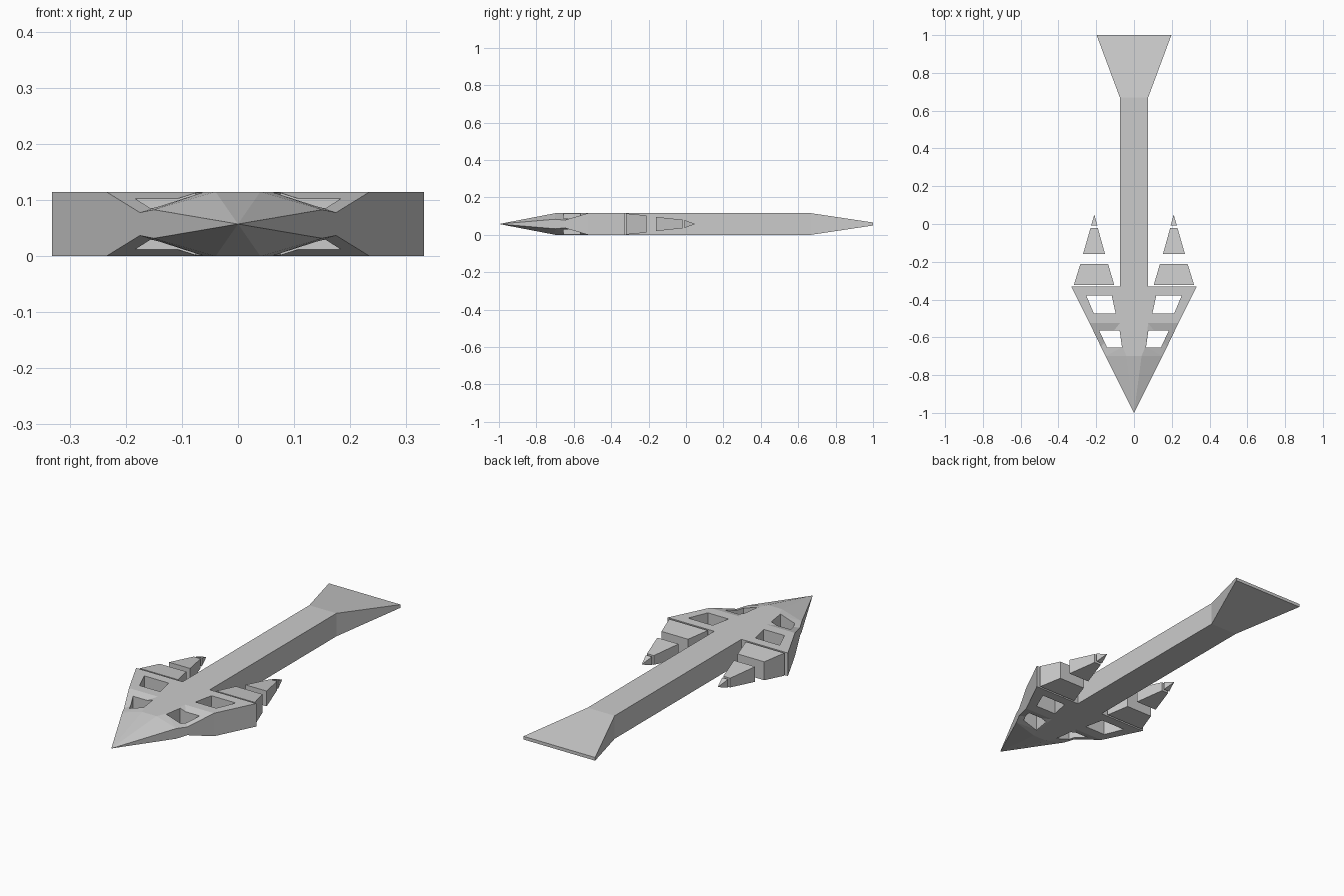
import bpy, bmesh, math

cube = bpy.data.objects.get("Cube")
if cube:
    bpy.data.objects.remove(cube, do_unlink=True)

MID = 0.0575          # mid-plane height, also half the thickness
H = MID

grey = bpy.data.materials.new("plain grey")
grey.use_nodes = True
colour = (0.6, 0.6, 0.6, 1)
grey.diffuse_color = colour
grey.node_tree.nodes["Principled BSDF"].inputs["Base Color"].default_value = colour


def loft(name, rings):
    """Skin equal-length rings of points, cap both ends, weld collapsed points."""
    bm = bmesh.new()
    rows = [[bm.verts.new(p) for p in ring] for ring in rings]
    n = len(rows[0])
    for a, b in zip(rows, rows[1:]):
        for i in range(n):
            j = (i + 1) % n
            bm.faces.new((a[i], a[j], b[j], b[i]))
    bm.faces.new(rows[0])
    bm.faces.new(rows[-1])
    bmesh.ops.remove_doubles(bm, verts=bm.verts, dist=1e-5)
    bmesh.ops.triangulate(bm, faces=bm.faces, quad_method='SHORT_EDGE')
    bmesh.ops.dissolve_limit(bm, angle_limit=math.radians(0.5),
                             verts=bm.verts, edges=bm.edges)
    bmesh.ops.recalc_face_normals(bm, faces=bm.faces)
    mesh = bpy.data.meshes.new(name)
    bm.to_mesh(mesh)
    bm.free()
    mesh.materials.append(grey)
    obj = bpy.data.objects.new(name, mesh)
    bpy.context.collection.objects.link(obj)
    return obj


def body_ring(y, inner, outer, h_in, h_out):
    top = [(-outer, h_out), (-inner, h_in), (inner, h_in), (outer, h_out)]
    return ([(x, y, MID + h) for x, h in top] +
            [(x, y, MID - h) for x, h in reversed(top)])


def block(name, side, front, back):
    """Tapered block between two (y, x_inner, x_outer, half_height) sections."""
    return loft(name, [[(side * a, y, MID + h), (side * b, y, MID + h),
                        (side * b, y, MID - h), (side * a, y, MID - h)]
                       for y, a, b, h in (front, back)])


# Spearhead, shaft and flared tail as one solid
body = loft("arrow_body", [body_ring(*s) for s in (
    (-1.0, 0, 0, 0, 0),
    (-0.70, 0.04, 0.15, H, 0.0255),
    (-0.65, 0.06, 0.175, H, 0.0205),
    (-0.525, 0.075, 0.235, H, H),
    (-0.33, 0.075, 0.332, H, H),
    (-0.33, 0.075, 0.075, H, H),
    (0.67, 0.075, 0.075, H, H),
    (1.0, 0.198, 0.198, 0.008, 0.008))])

# Windows through the head
windows = [((-0.655, 0.063, 0.142, 0.1), (-0.565, 0.076, 0.184, 0.1)),
           ((-0.475, 0.097, 0.212, 0.1), (-0.378, 0.118, 0.253, 0.1))]
cutters = [block("window_cutter", s, *w) for s in (-1, 1) for w in windows]
for c in cutters:
    c.hide_render = True
    mod = body.modifiers.new("window", 'BOOLEAN')
    mod.operation = 'DIFFERENCE'
    mod.solver = 'EXACT'
    mod.object = c
bpy.context.view_layer.update()
cut = bpy.data.meshes.new_from_object(
    body.evaluated_get(bpy.context.evaluated_depsgraph_get()))
body.modifiers.clear()
body.data = cut
for c in cutters:
    bpy.data.objects.remove(c, do_unlink=True)

# Floating barb pieces trailing each wing
barbs = {
    "barb_base": ((-0.322, 0.105, 0.318, 0.0565), (-0.212, 0.137, 0.284, 0.046)),
    "barb_middle": ((-0.16, 0.153, 0.27, 0.038), (-0.02, 0.192, 0.23, 0.023)),
    "barb_tip": ((-0.008, 0.194, 0.227, 0.021), (0.05, 0.21, 0.21, 0)),
}
for side, label in ((1, "left"), (-1, "right")):
    for name, (front, back) in barbs.items():
        block(f"{name}_{label}", side, front, back)
